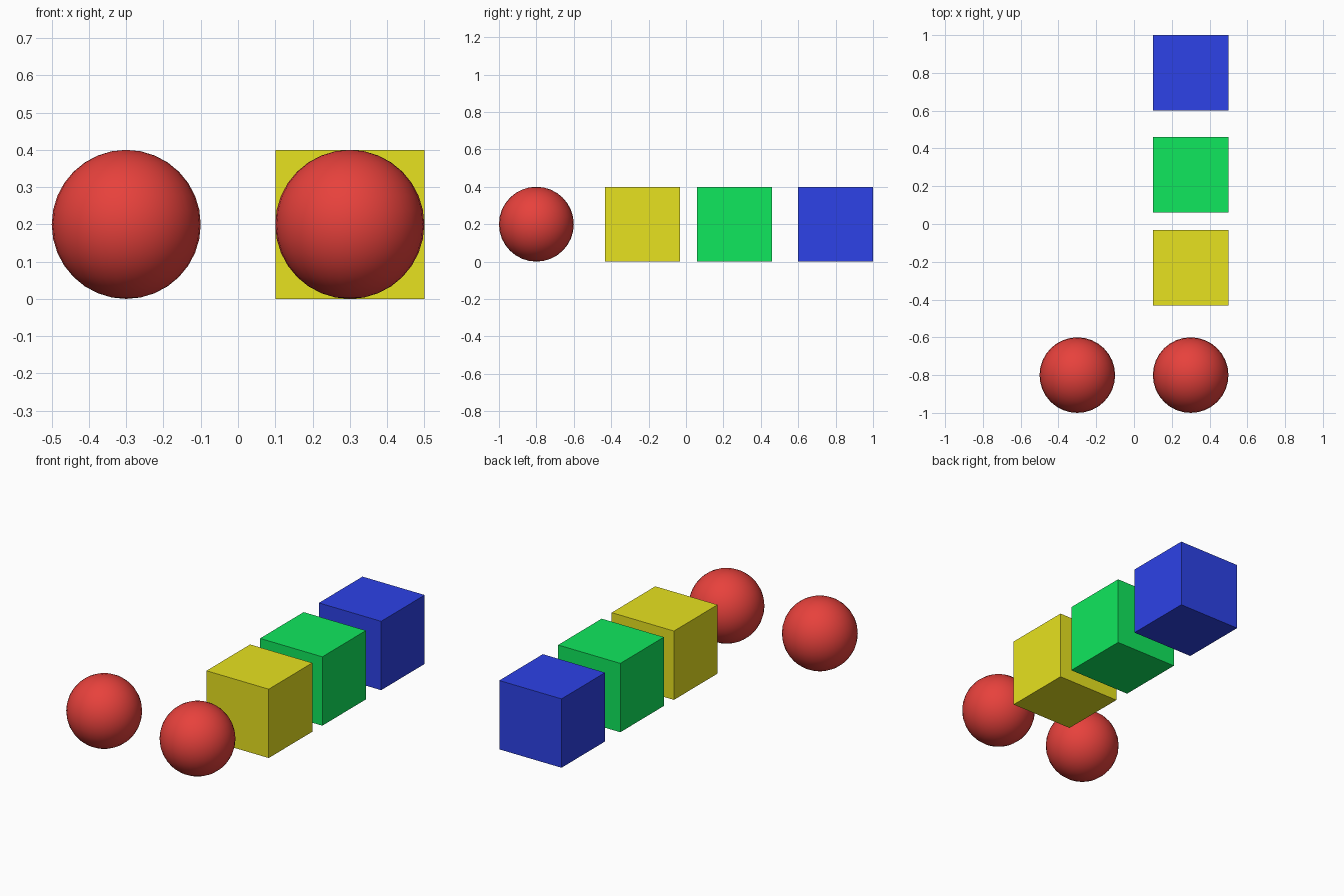
import bpy

if "Cube" in bpy.data.objects:
    bpy.data.objects.remove(bpy.data.objects["Cube"])

SIZE = 0.4


def material(name, color):
    mat = bpy.data.materials.new(name)
    mat.diffuse_color = (*color, 1)
    mat.use_nodes = True
    mat.node_tree.nodes["Principled BSDF"].inputs["Base Color"].default_value = mat.diffuse_color
    return mat


def finish(name, mat):
    obj = bpy.context.object
    obj.name = name
    obj.data.materials.append(mat)
    return obj


# Row of coloured cubes
cubes = [
    ("yellow_cube", -0.232, (0.8, 0.76, 0.014)),
    ("green_cube", 0.26, (0.005, 0.8, 0.11)),
    ("blue_cube", 0.8, (0.026, 0.054, 0.8)),
]
for name, y, color in cubes:
    bpy.ops.mesh.primitive_cube_add(size=SIZE, location=(0.3, y, SIZE / 2))
    finish(name, material(name + "_paint", color))

# Pair of smooth red balls at the front
red = material("red_paint", (0.8, 0.053, 0.045))
for side, x in (("left", -0.3), ("right", 0.3)):
    bpy.ops.mesh.primitive_uv_sphere_add(
        segments=32, ring_count=16, radius=SIZE / 2, location=(x, -0.8, SIZE / 2))
    finish(side + "_ball", red)
    bpy.ops.object.shade_smooth()
